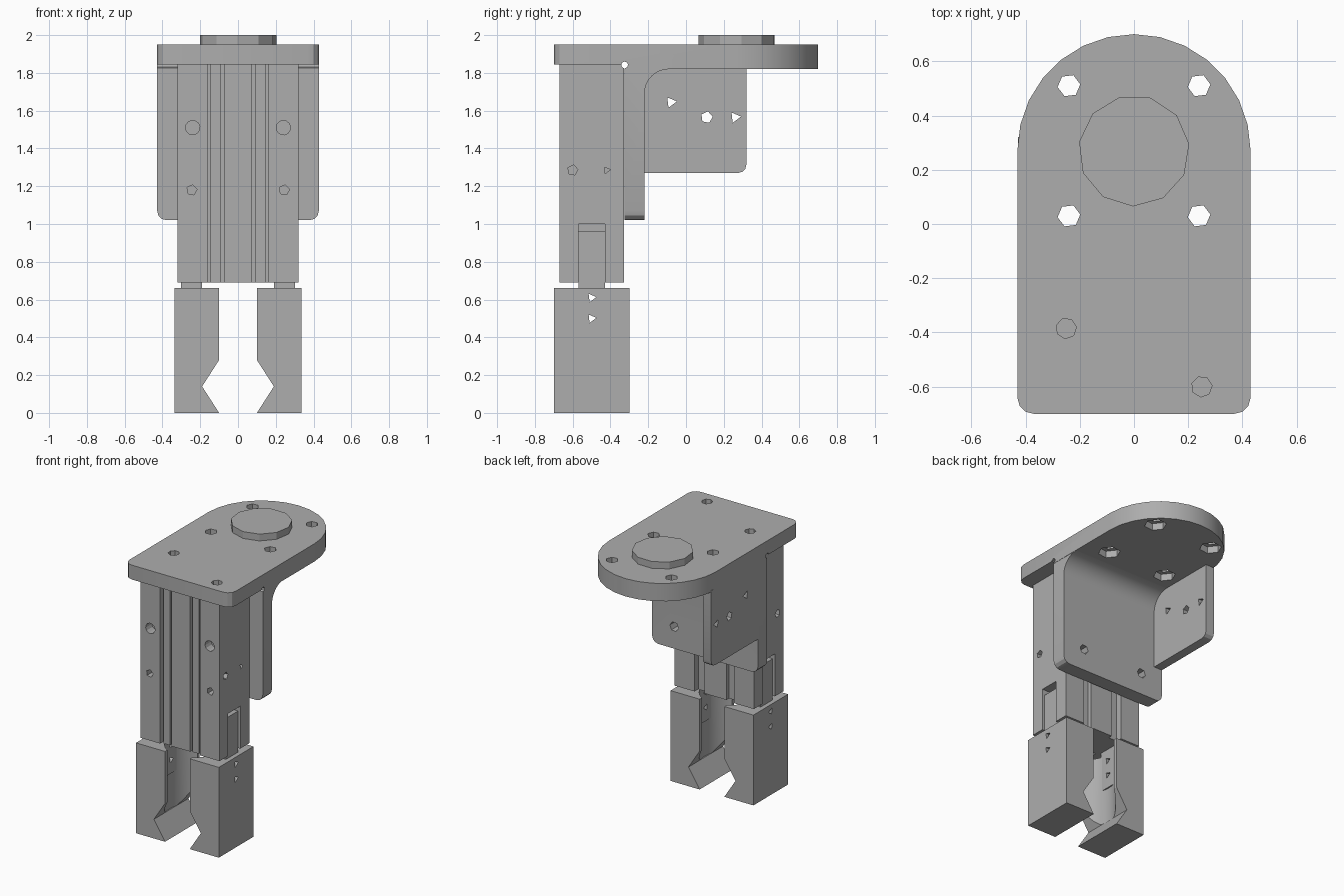
import bpy, bmesh
from math import cos, sin, pi, radians

cube = bpy.data.objects.get("Cube")
if cube:
    bpy.data.objects.remove(cube, do_unlink=True)

grey = bpy.data.materials.new("machined_grey")
grey.use_nodes = True
grey.diffuse_color = (0.42, 0.42, 0.42, 1)
grey.node_tree.nodes["Principled BSDF"].inputs["Base Color"].default_value = (0.42, 0.42, 0.42, 1)


def prism(name, pts, axis, lo, hi, bevel=None, size=0.04):
    """Extrude a 2D outline along an axis, optionally rounding chosen edges."""
    place = {"x": lambda u, v, w: (w, u, v),
             "y": lambda u, v, w: (u, w, v),
             "z": lambda u, v, w: (u, v, w)}[axis]
    bm = bmesh.new()
    a, b = ([bm.verts.new(place(u, v, w)) for u, v in pts] for w in (lo, hi))
    bm.faces.new(a)
    bm.faces.new(b[::-1])
    for i in range(len(pts)):
        j = (i + 1) % len(pts)
        bm.faces.new((a[j], a[i], b[i], b[j]))
    bmesh.ops.recalc_face_normals(bm, faces=bm.faces[:])
    if bevel:
        edges = [e for e in bm.edges if bevel(*(v.co for v in e.verts))]
        bmesh.ops.bevel(bm, geom=edges, offset=size, segments=3, profile=0.5, affect="EDGES")
    mesh = bpy.data.meshes.new(name)
    bm.to_mesh(mesh)
    bm.free()
    mesh.materials.append(grey)
    obj = bpy.data.objects.new(name, mesh)
    bpy.context.collection.objects.link(obj)
    return obj


def rect(u0, u1, v0, v1):
    return [(u0, v0), (u1, v0), (u1, v1), (u0, v1)]


def arc(u, v, r, start, end, n):
    return [(u + r * cos(radians(start + (end - start) * i / n)),
             v + r * sin(radians(start + (end - start) * i / n))) for i in range(n + 1)]


def ring(u, v, r, n):
    return arc(u, v, r, 7, 367, n)[:-1]


def cut(obj, pts, axis, lo, hi):
    tool = prism("cutter", pts, axis, lo, hi)
    tool.hide_render = True
    mod = obj.modifiers.new("cut", "BOOLEAN")
    mod.operation, mod.solver, mod.object = "DIFFERENCE", "EXACT", tool
    bpy.context.view_layer.objects.active = obj
    bpy.ops.object.modifier_apply(modifier=mod.name)
    bpy.data.objects.remove(tool, do_unlink=True)


def smooth(obj):
    bpy.ops.object.select_all(action="DESELECT")
    obj.select_set(True)
    bpy.context.view_layer.objects.active = obj
    bpy.ops.object.shade_smooth_by_angle(angle=radians(28))


# Mounting plate: round back, rounded front corners, thinner at the front
outline = (arc(0, 0.27, 0.43, 0, 180, 14) + arc(-0.37, -0.64, 0.06, 180, 270, 3)
           + arc(0.37, -0.64, 0.06, 270, 360, 3))
top_plate = prism("top_plate", outline, "z", 1.82, 1.95)
cut(top_plate, rect(-0.5, 0.5, -0.8, -0.32), "z", 1.7, 1.845)
for x in (-0.24, 0.24):
    for y in (0.03, 0.51):
        cut(top_plate, ring(x, y, 0.042, 6), "z", 1.7, 2.1)
        cut(top_plate, ring(x, y, 0.075, 6), "z", 1.7, 1.87)
for x, y in ((-0.25, -0.385), (0.25, -0.6)):
    cut(top_plate, ring(x, y, 0.038, 7), "z", 1.88, 2.1)

# Locating boss
prism("locating_boss", ring(0, 0.27, 0.205, 11), "z", 1.94, 2.0)

# Upright back plate with the large inside fillet
profile = ([(-0.325, 1.02), (-0.22, 1.02)] + arc(-0.09, 1.69, 0.13, 180, 90, 8)
           + [(-0.09, 1.835), (-0.325, 1.835)])
back_plate = prism("back_plate", profile, "x", -0.428, 0.428,
                   lambda a, b: a.z < 1.03 and b.z < 1.03 and abs(a.x - b.x) < 0.01, 0.05)
for x in (-0.25, 0.25):
    cut(back_plate, ring(x, 1.18, 0.035, 6), "y", -0.4, -0.1)

# Side rib
rib = prism("side_rib", rect(-0.23, 0.32, 1.27, 1.83), "x", -0.428, -0.36,
            lambda a, b: min(a.y, b.y) > 0.3 and max(a.z, b.z) < 1.3, 0.045)
for y, z, n in ((-0.08, 1.645, 3), (0.11, 1.565, 5), (0.26, 1.565, 3)):
    cut(rib, ring(y, z, 0.032, n), "x", -0.5, -0.3)

# Gripper body: grooved column outline, mirrored left to right
half = [(0.075, -0.66), (0.075, -0.6), (0.09, -0.6), (0.09, -0.655), (0.145, -0.655),
        (0.145, -0.59), (0.16, -0.59), (0.16, -0.67), (0.32, -0.67), (0.32, -0.327),
        (0.16, -0.327), (0.16, -0.37), (0.09, -0.37), (0.09, -0.34)]
body = prism("gripper_body", half + [(-x, y) for x, y in half[::-1]], "z", 0.69, 1.845)
for s in (-1, 1):
    near, far = sorted((s * 0.185, s * 0.4))
    cut(body, rect(-0.57, -0.43, 0.6, 1.0), "x", near, far)
    cut(body, ring(s * 0.24, 1.51, 0.038, 12), "y", -0.8, -0.6)
    cut(body, ring(s * 0.245, 1.18, 0.028, 5), "y", -0.8, -0.6)
    near, far = sorted((s * 0.27, s * 0.4))
    cut(body, ring(-0.6, 1.285, 0.028, 5), "x", near, far)
    cut(body, ring(-0.42, 1.285, 0.02, 3), "x", near, far)

# Small relief hole across the corner
for part in (top_plate, back_plate, body):
    cut(part, ring(-0.325, 1.842, 0.018, 8), "x", -0.6, 0.6)

# Fingers with a V notch and an upright bore, on sliding stems
for s, side in ((-1, "right"), (1, "left")):
    shape = [(0.1, 0), (0.335, 0), (0.335, 0.66), (0.1, 0.66), (0.1, 0.28), (0.19, 0.14)]
    finger = prism(side + "_finger", [(s * x, z) for x, z in shape], "y", -0.7, -0.3)
    cut(finger, arc(0, -0.5, 0.2, 0, 360, 32)[:-1], "z", 0.14, 0.8)
    near, far = sorted((s * 0.19, s * 0.302))
    stem = prism(side + "_stem", rect(-0.57, -0.43, 0.4, 0.96), "x", near, far)
    near, far = sorted((s * 0.1, s * 0.4))
    for z in (0.5, 0.61):
        for part in (finger, stem):
            cut(part, ring(-0.5, z, 0.026, 3), "x", near, far)
    smooth(finger)

for part in (top_plate, back_plate, rib):
    smooth(part)
